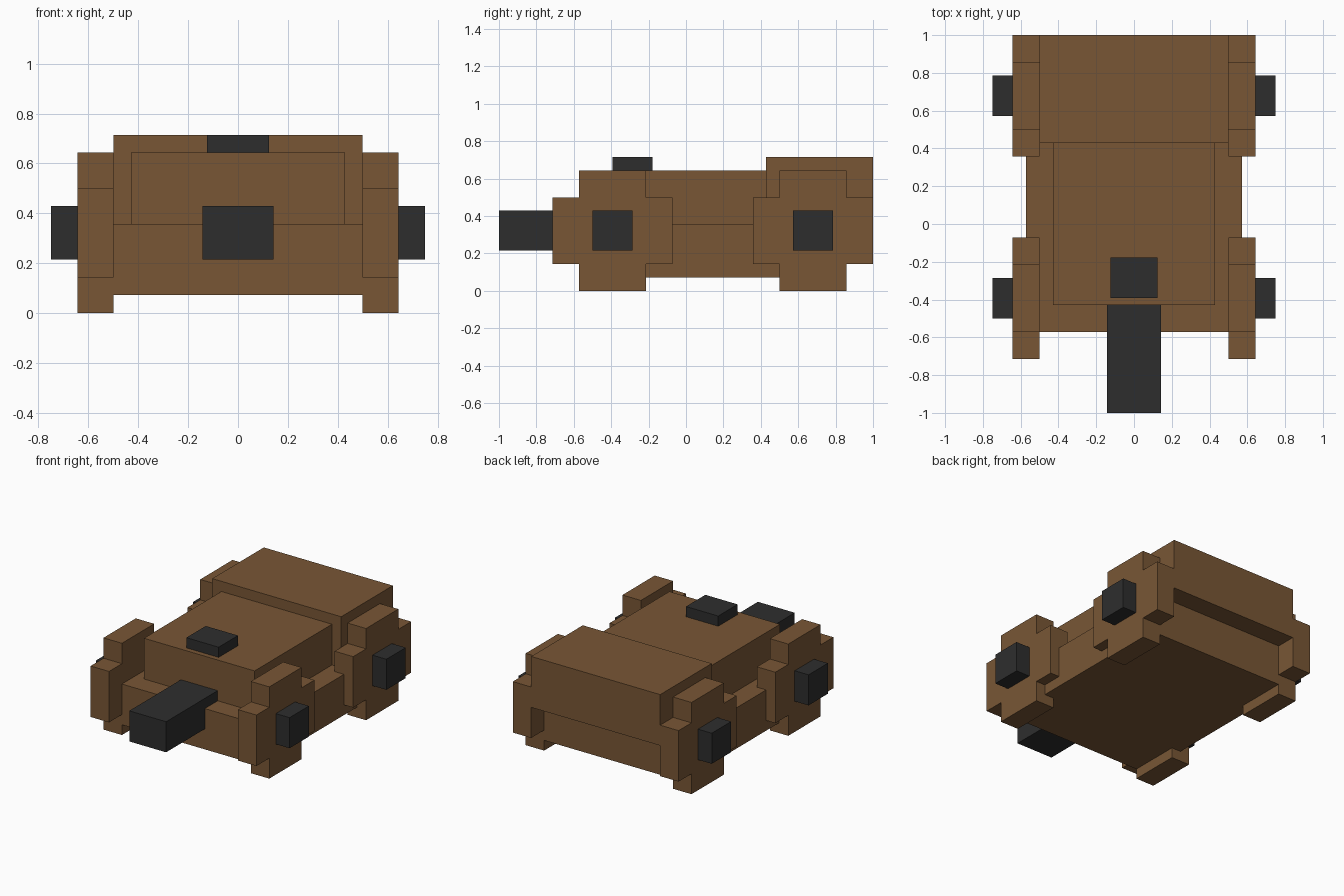
import bpy
import bmesh

if "Cube" in bpy.data.objects:
    bpy.data.objects.remove(bpy.data.objects["Cube"])

U = 1 / 14  # block size


def material(name, rgb):
    m = bpy.data.materials.new(name)
    m.diffuse_color = (*rgb, 1)
    m.use_nodes = True
    m.node_tree.nodes["Principled BSDF"].inputs["Base Color"].default_value = m.diffuse_color
    return m


BROWN = material("brown", (0.19, 0.094, 0.036))
DARK = material("dark grey", (0.027, 0.027, 0.027))


def finish(name, bm, mat):
    bmesh.ops.recalc_face_normals(bm, faces=bm.faces)
    mesh = bpy.data.meshes.new(name)
    bm.to_mesh(mesh)
    bm.free()
    mesh.materials.append(mat)
    ob = bpy.data.objects.new(name, mesh)
    bpy.context.collection.objects.link(ob)
    return ob


def box(name, x, y, z, mat):
    """Box from (min, max) ranges measured in blocks."""
    bm = bmesh.new()
    bmesh.ops.create_cube(bm, size=1)
    for v in bm.verts:
        v.co = [U * ((a + b) / 2 + c * (b - a)) for c, (a, b) in zip(v.co, (x, y, z))]
    return finish(name, bm, mat)


def wheel(name, side, yc):
    """Plus-shaped wheel extruded outward from the hull."""
    quarter = [(4.5, 2.5), (2.5, 2.5), (2.5, 4.5)]
    profile = []
    for sy, sz in ((1, 1), (-1, 1), (-1, -1), (1, -1)):
        pts = quarter if sy * sz > 0 else quarter[::-1]
        profile += [(sy * a, sz * b) for a, b in pts]
    bm = bmesh.new()
    face = bm.faces.new([bm.verts.new((side * 7 * U, (yc + a) * U, (4.5 + b) * U))
                         for a, b in profile])
    ext = bmesh.ops.extrude_face_region(bm, geom=[face])
    verts = [g for g in ext["geom"] if isinstance(g, bmesh.types.BMVert)]
    bmesh.ops.translate(bm, verts=verts, vec=(side * 2 * U, 0, 0))
    # The extrude may keep the starting cap, so make sure both ends are closed
    bmesh.ops.holes_fill(bm, edges=bm.edges[:], sides=0)
    return finish(name, bm, BROWN)


# Body
box("hull", (-8, 8), (-8, 12), (1, 5), BROWN)
box("turret", (-6, 6), (-6, 6), (5, 9), BROWN)
box("rear_engine_box", (-7, 7), (6, 14), (5, 10), BROWN)

# Gun and hatch
box("gun_barrel", (-2, 2), (-14, -6), (3, 6), DARK)
box("hatch", (-1.75, 1.75), (-5.5, -2.5), (9, 10), DARK)

# Wheels with hubs
for side, side_name in ((-1, "left"), (1, "right")):
    for yc, end in ((-5.5, "front"), (9.5, "rear")):
        wheel(f"{end}_{side_name}_wheel", side, yc)
        box(f"{end}_{side_name}_hub", sorted((side * 9, side * 10.5)),
            (yc - 1.5, yc + 1.5), (3, 6), DARK)
